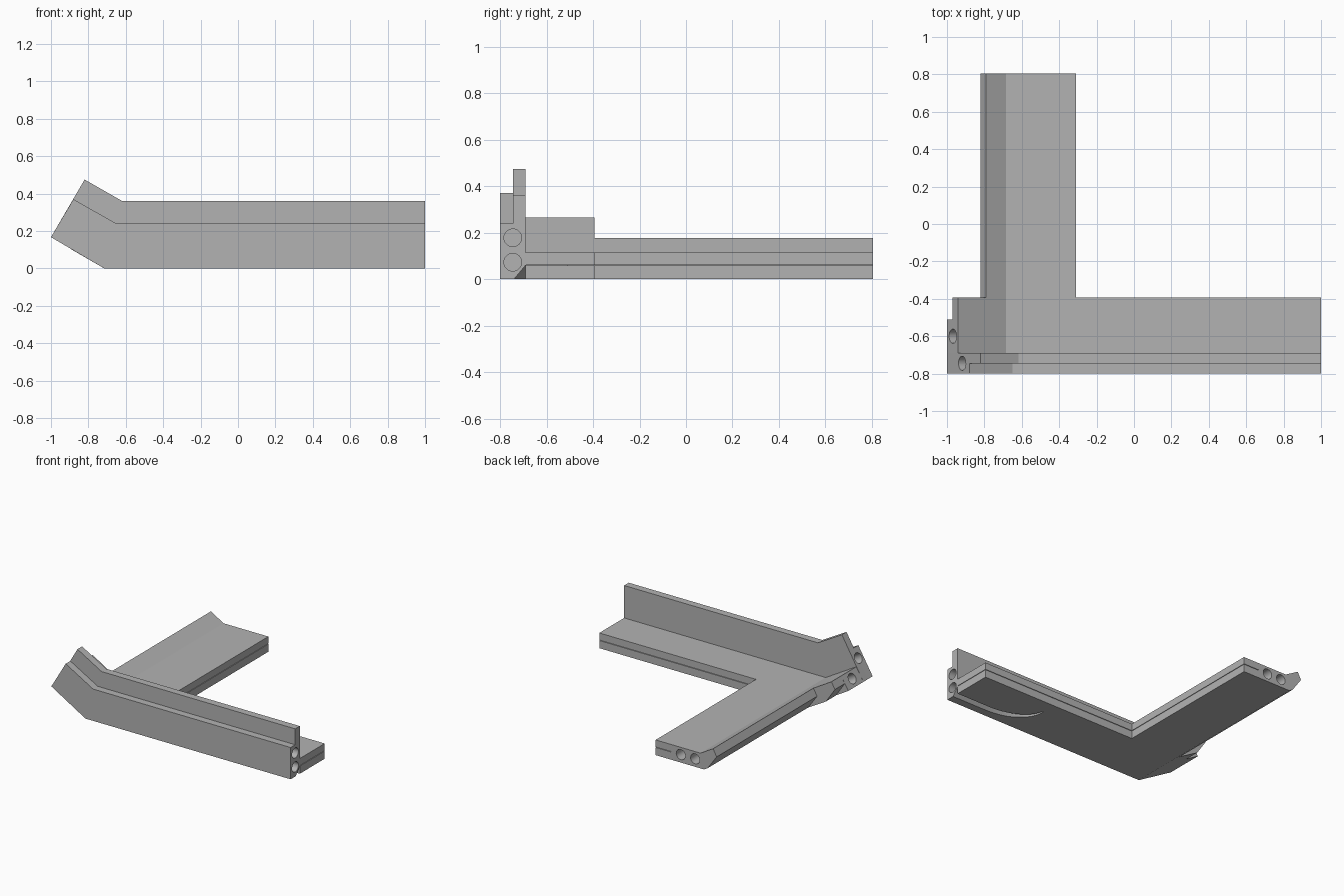
import bpy, bmesh, math
from mathutils import Vector

cube = bpy.data.objects.get("Cube")
if cube:
    bpy.data.objects.remove(cube)

grey = bpy.data.materials.new("light_grey")
grey.use_nodes = True
grey.diffuse_color = (0.45, 0.45, 0.45, 1)
grey.node_tree.nodes["Principled BSDF"].inputs["Base Color"].default_value = (0.45, 0.45, 0.45, 1)

SLOPE = math.tan(math.radians(30))
MITRE = math.tan(math.radians(15))
ALONG = Vector((-math.cos(math.radians(30)), 0, math.sin(math.radians(30))))
BEND_X = -0.715


def finish(name, bm):
    bmesh.ops.recalc_face_normals(bm, faces=bm.faces[:])
    mesh = bpy.data.meshes.new(name)
    bm.to_mesh(mesh)
    bm.free()
    mesh.materials.append(grey)
    ob = bpy.data.objects.new(name, mesh)
    bpy.context.collection.objects.link(ob)
    return ob


def prism(name, outline, y0, y1):
    bm = bmesh.new()
    face = bm.faces.new([bm.verts.new((x, y0, z)) for x, z in outline])
    ext = bmesh.ops.extrude_face_region(bm, geom=[face])["geom"]
    moved = [v for v in ext if isinstance(v, bmesh.types.BMVert)]
    bmesh.ops.translate(bm, verts=moved, vec=(0, y1 - y0, 0))
    return finish(name, bm)


def bent_bar(name, height, right, end, y0, y1):
    """Flat bar that kinks upwards by 30 degrees; end lists the tip from bottom to top."""
    kink = (BEND_X + height * MITRE, height)
    return prism(name, [(right, 0), (BEND_X, 0)] + end + [kink, (right, height)], y0, y1)


def box(name, lo, hi):
    return prism(name, [(lo[0], lo[2]), (hi[0], lo[2]), (hi[0], hi[2]), (lo[0], hi[2])], lo[1], hi[1])


def hole(name, centre, direction, depth=0.2):
    bm = bmesh.new()
    bmesh.ops.create_cone(bm, cap_ends=True, segments=32, radius1=0.038, radius2=0.038, depth=depth)
    ob = finish(name, bm)
    ob.rotation_mode = 'QUATERNION'
    ob.rotation_quaternion = Vector(direction).to_track_quat('Z', 'Y')
    ob.location = centre
    return ob


def combine(base, other, operation):
    mod = base.modifiers.new(operation.lower(), 'BOOLEAN')
    mod.operation = operation
    mod.solver = 'EXACT'
    mod.object = other
    bpy.context.view_layer.objects.active = base
    bpy.ops.object.modifier_apply(modifier=mod.name)
    bpy.data.objects.remove(other)


# Front rail with a taller back lip, both kinked at the right end
tip = (-1.0, 0.167)
frame = bent_bar("corner_frame", 0.36, 1, [tip, (-0.82, 0.475)], -0.745, -0.69)
front_rail = bent_bar("front_rail", 0.24, 1, [tip, (-0.88, 0.37)], -0.80, -0.745)

# Shelf behind the rail; its lower edge is bevelled away from the solid corner
shelf_corner = bent_bar("shelf_corner", 0.115, 1, [tip, (-0.94, 0.265)], -0.69, -0.51)
shelf = bent_bar("shelf", 0.115, 1, [(-0.895, 0.104), (-0.97, 0.215), (-0.94, 0.265)], -0.51, -0.393)

# Leg running to the back
leg = bent_bar("leg", 0.115, -0.31, [(-0.745, 0.018), (-0.82, 0.123), (-0.79, 0.177)], -0.393, 0.805)
for part in (front_rail, shelf_corner, shelf, leg):
    combine(frame, part, 'UNION')

# Curved bevelled groove under the left end of the shelf
path = [(Vector((1.02, -0.69)), Vector((0, -1)))]
steps = 14
for i in range(steps + 1):
    a = math.radians(270 - 90 * i / steps)
    normal = Vector((math.cos(a) / 0.32, math.sin(a) / 0.19)).normalized()
    path.append((Vector((0.72 + 0.32 * math.cos(a), -0.5 + 0.19 * math.sin(a))), normal))
bm = bmesh.new()
rings = []
for i, (p, n) in enumerate(path):
    width = 0.058 * (1 - 0.8 * max(0, i - 6) / 9)
    q = p + n * width
    rings.append([bm.verts.new(c) for c in ((q.x, q.y, -0.01), (p.x, p.y, -0.01), (p.x, p.y, 0.06))])
for a, b in zip(rings, rings[1:]):
    for k in range(3):
        m = (k + 1) % 3
        bm.faces.new((a[k], a[m], b[m], b[k]))
bm.faces.new(rings[0])
bm.faces.new(rings[-1])
cutters = [finish("groove_cutter", bm)]

# Thin slit between the upper and lower layers
cutters.append(box("shelf_slit", (-0.44, -0.51, 0.058), (1.1, -0.3, 0.062)))
cutters.append(box("leg_slit", (-0.44, -0.45, 0.058), (-0.2, 0.9, 0.062)))
cutters.append(box("flap_slit", (0.72, -0.688, 0.058), (1.1, -0.50, 0.062)))

# Paired dowel holes in the three ends
for z in (0.073, 0.178):
    cutters.append(hole("rail_hole", (1, -0.745, z), (1, 0, 0)))
for x in (-0.52, -0.64):
    cutters.append(hole("leg_hole", (x, 0.805, 0.06), (0, 1, 0)))
for x, y in ((-0.97, -0.60), (-0.92, -0.745)):
    z = tip[1] + (x - tip[0]) / SLOPE
    cutters.append(hole("kink_hole", (x, y, z), ALONG))
for cutter in cutters:
    combine(frame, cutter, 'DIFFERENCE')

# Crisp flat faces with smooth hole walls
bpy.ops.object.select_all(action='DESELECT')
frame.select_set(True)
bpy.context.view_layer.objects.active = frame
bpy.ops.object.shade_smooth_by_angle(angle=math.radians(20))
